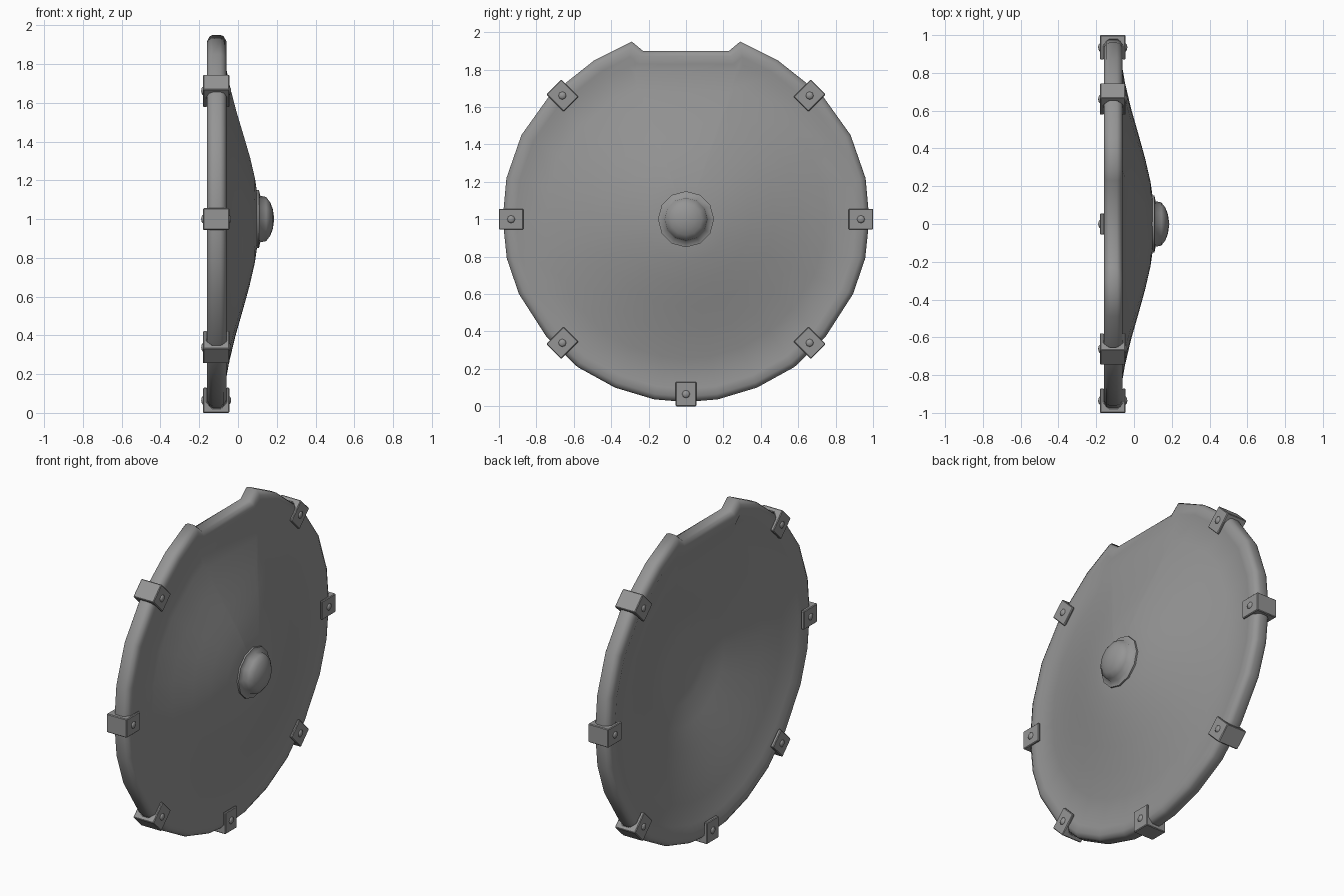
import bpy, bmesh
from math import cos, sin, pi, radians, hypot
from mathutils import Vector, Matrix

if "Cube" in bpy.data.objects:
    bpy.data.objects.remove(bpy.data.objects["Cube"])

CENTRE = Vector((0, 0, 1))
dark = bpy.data.materials.new("dark_grey")
dark.diffuse_color = (.3, .3, .3, 1)
dark.use_nodes = True
dark.node_tree.nodes["Principled BSDF"].inputs["Base Color"].default_value = dark.diffuse_color


def make(name, bm, smooth=40, bevel=0):
    bmesh.ops.remove_doubles(bm, verts=bm.verts, dist=1e-5)
    bmesh.ops.recalc_face_normals(bm, faces=bm.faces)
    me = bpy.data.meshes.new(name)
    bm.to_mesh(me)
    bm.free()
    me.materials.append(dark)
    ob = bpy.data.objects.new(name, me)
    bpy.context.collection.objects.link(ob)
    bpy.ops.object.select_all(action='DESELECT')
    ob.select_set(True)
    bpy.context.view_layer.objects.active = ob
    if bevel:
        m = ob.modifiers.new("bevel", 'BEVEL')
        m.width, m.segments = bevel, 1
    else:
        bpy.ops.object.shade_smooth_by_angle(angle=radians(smooth))


def loft(bm, rings):
    vs = [[bm.verts.new(p) for p in r] for r in rings]
    n = len(vs[0])
    for a, b in zip(vs, vs[1:]):
        for j in range(n):
            k = (j + 1) % n
            bm.faces.new((a[j], a[k], b[k], b[j]))


def lathe(bm, profile, sides, at):
    # profile of (x, radius) spun around the x axis
    loft(bm, [[Vector((x, r * cos(2 * pi * i / sides), r * sin(2 * pi * i / sides))) + at
               for i in range(sides)] for x, r in profile])


# Notched round outline (y, z relative to centre), mirrored across y = 0
half = [(.23, .90), (.29, .95), (.49, .85), (.73, .66), (.88, .45), (.96, .22), (.98, 0),
        (.958, -.21), (.893, -.40), (.745, -.63), (.58, -.79), (.38, -.90), (.17, -.963)]
outline = half + [(0, -.977)] + [(-y, z) for y, z in reversed(half)]


def inset(d):
    # mitred inward offset of the clockwise outline
    out, n = [], len(outline)
    for i in range(n):
        p0, p, p1 = (Vector(outline[(i + k) % n]) for k in (-1, 0, 1))
        e0, e1 = (p - p0).normalized(), (p1 - p).normalized()
        n0, n1 = Vector((e0.y, -e0.x)), Vector((e1.y, -e1.x))
        out.append(p + (n0 + n1) * d / (1 + n0.dot(n1)))
    return out


# Shield body: domed front, rounded rim and hollow back in one closed skin
front = [(0, .105), (.15, .098), (.22, .088), (.3, .073), (.36, .055), (.47, .025),
         (.62, -.018), (.80, -.06), (.88, -.07), (1, -.075)]
back = [(0, .045), (.22, .028), (.47, -.045), (.80, -.132), (.88, -.145), (1, -.15)]
rim = [(-.06, .07), (-.06, .028), (-.073, .007), (-.09, 0),
       (-.13, 0), (-.147, .007), (-.16, .028), (-.16, .07)]  # (x, inset)
steps = [0, .17, .26, .40, .54, .70, .86, 1]
edge = inset(.11)


def height(prof, r):
    for (r0, x0), (r1, x1) in zip(prof, prof[1:]):
        if r <= r1:
            return x0 + (x1 - x0) * (r - r0) / (r1 - r0)
    return prof[-1][1]


def dish_ring(prof, t):
    return [Vector((height(prof, hypot(*p) * t), p.x * t, p.y * t)) + CENTRE for p in edge]


bm = bmesh.new()
loft(bm, [dish_ring(front, t) for t in steps]
     + [[Vector((x, p.x, p.y)) + CENTRE for p in inset(d)] for x, d in rim]
     + [dish_ring(back, t) for t in reversed(steps)])
make("shield_body", bm, 75)

# Central boss with flange
bm = bmesh.new()
lathe(bm, [(.075, 0), (.075, .15), (.108, .15), (.115, .12), (.145, .114),
           (.167, .085), (.18, .05), (.187, 0)], 12, CENTRE)
make("boss", bm, 75)

# Clamps hugging the rim, with rivets on both faces
section = [(-.18, .87), (-.18, 1.0), (-.045, 1.0), (-.045, .87), (-.06, .87),
           (-.06, .945), (-.088, .975), (-.132, .975), (-.16, .945), (-.16, .87)]
for i, deg in enumerate((0, 45, 135, 180, 225, 270, 315)):
    turn = Matrix.Translation(CENTRE) @ Matrix.Rotation(radians(deg), 4, 'X')
    bm = bmesh.new()
    f = bm.faces.new([bm.verts.new((x, r, -.056)) for x, r in section])
    ext = bmesh.ops.extrude_face_region(bm, geom=[f])['geom']
    bmesh.ops.translate(bm, vec=(0, 0, .112),
                        verts=[v for v in ext if isinstance(v, bmesh.types.BMVert)])
    bm.transform(turn)
    make(f"clamp_{i}", bm, bevel=.004)

    bm = bmesh.new()
    for x, s in ((-.046, 1), (-.179, -1)):
        lathe(bm, [(x - s * .01, 0), (x - s * .01, .021), (x + s * .003, .021),
                   (x + s * .008, .014), (x + s * .011, 0)], 8, Vector((0, .935, 0)))
    bm.transform(turn)
    make(f"rivets_{i}", bm, 60)
